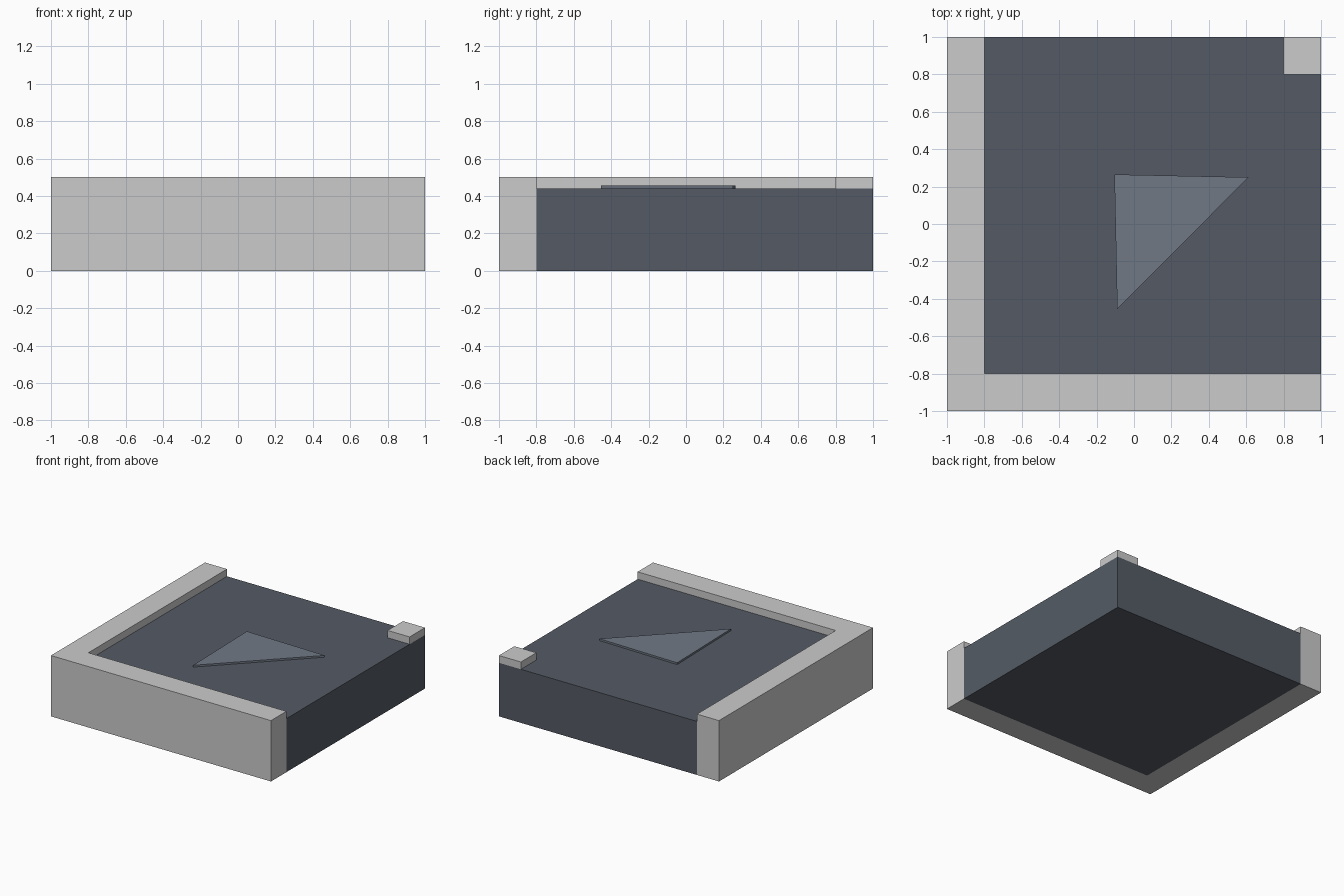
import bpy, bmesh

if "Cube" in bpy.data.objects:
    bpy.data.objects.remove(bpy.data.objects["Cube"])


def material(name, rgb):
    mat = bpy.data.materials.new(name)
    mat.diffuse_color = (*rgb, 1)
    mat.use_nodes = True
    mat.node_tree.nodes["Principled BSDF"].inputs["Base Color"].default_value = mat.diffuse_color
    return mat


def prism(name, outline, z0, z1, mat=None):
    """Extrude a counter-clockwise outline from z0 up to z1."""
    bm = bmesh.new()
    face = bm.faces.new([bm.verts.new((x, y, z0)) for x, y in outline])
    result = bmesh.ops.extrude_face_region(bm, geom=[face], use_keep_orig=True)
    top = [v for v in result["geom"] if isinstance(v, bmesh.types.BMVert)]
    bmesh.ops.translate(bm, verts=top, vec=(0, 0, z1 - z0))
    bmesh.ops.recalc_face_normals(bm, faces=bm.faces[:])
    mesh = bpy.data.meshes.new(name)
    bm.to_mesh(mesh)
    bm.free()
    obj = bpy.data.objects.new(name, mesh)
    bpy.context.collection.objects.link(obj)
    if mat:
        mesh.materials.append(mat)
    return obj


HALF, INNER = 1.0, 0.8      # tile half size, inner edge of the kerb
ROAD_TOP, KERB_TOP = 0.44, 0.5

asphalt = material("asphalt", (0.09, 0.105, 0.13))
paint = material("marking_paint", (0.16, 0.19, 0.235))

# Road slab
prism("road", [(-INNER, -INNER), (HALF, -INNER), (HALF, HALF), (-INNER, HALF)],
      0, ROAD_TOP, asphalt)

# L-shaped kerb round the outside of the bend
prism("outer_kerb", [(-HALF, -HALF), (HALF, -HALF), (HALF, -INNER),
                     (-INNER, -INNER), (-INNER, HALF), (-HALF, HALF)],
      0, KERB_TOP)

# Small kerb block at the inside of the bend
prism("inner_kerb", [(INNER, INNER), (HALF, INNER), (HALF, HALF), (INNER, HALF)],
      ROAD_TOP, KERB_TOP)

# Raised triangular road marking
prism("road_marking", [(-0.105, 0.265), (-0.09, -0.455), (0.613, 0.25)],
      ROAD_TOP, 0.455, paint)
